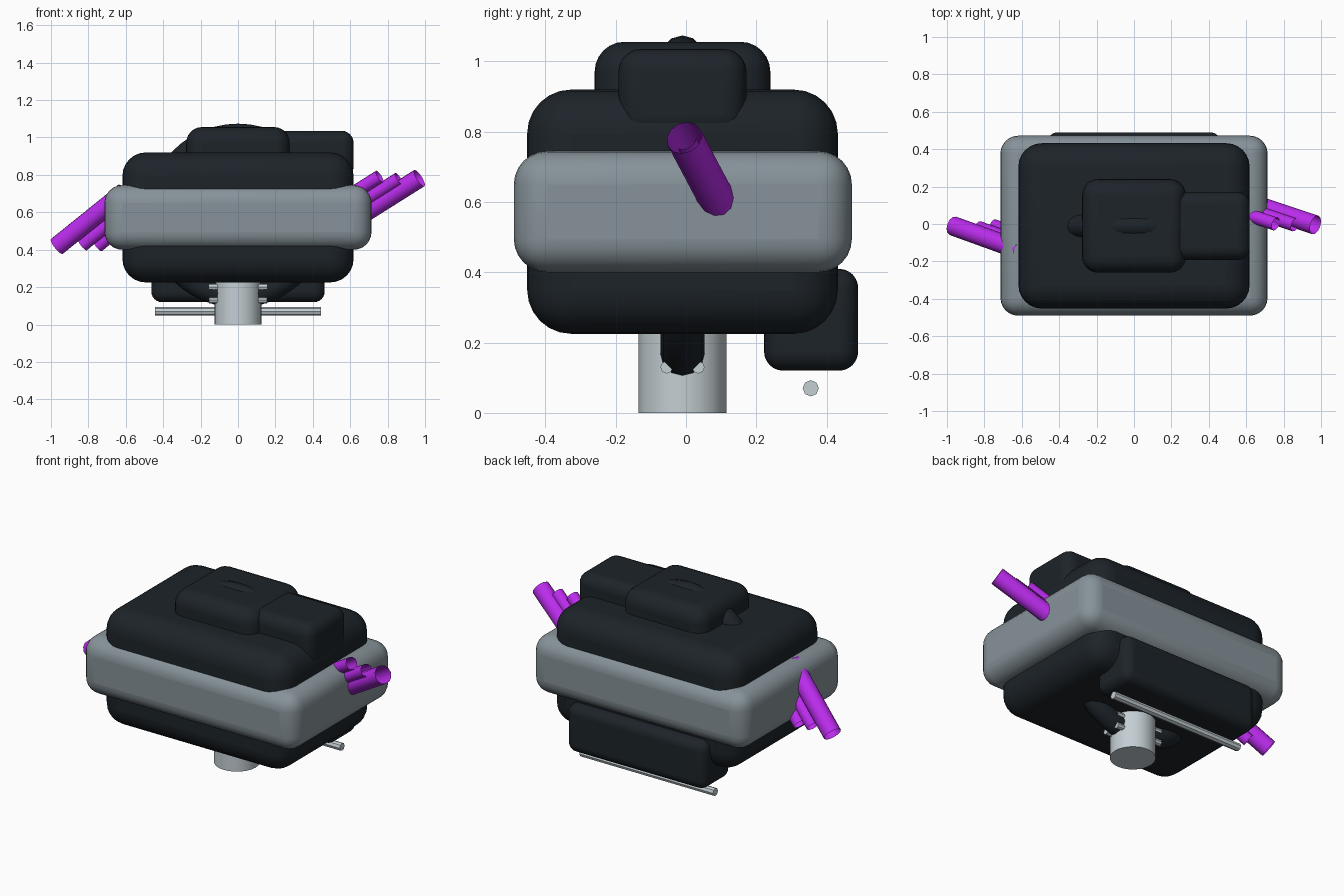
import bpy
from mathutils import Vector
from math import pi

if "Cube" in bpy.data.objects:
    bpy.data.objects.remove(bpy.data.objects["Cube"])


def material(name, color):
    m = bpy.data.materials.new(name)
    m.diffuse_color = (*color, 1)
    m.use_nodes = True
    m.node_tree.nodes["Principled BSDF"].inputs["Base Color"].default_value = m.diffuse_color
    return m


DARK = material("dark_shell", (0.012, 0.017, 0.022))
BAND = material("band_grey", (0.24, 0.29, 0.32))
METAL = material("pale_metal", (0.55, 0.62, 0.65))
PURPLE = material("purple_tube", (0.5, 0.025, 0.85))


def finish(name, mat):
    o = bpy.context.object
    o.name = name
    o.data.materials.append(mat)
    bpy.ops.object.shade_smooth_by_angle(angle=0.6)
    return o


def rounded_box(name, lo, hi, radius, mat):
    lo, hi = Vector(lo), Vector(hi)
    bpy.ops.mesh.primitive_cube_add(size=1, location=(lo + hi) / 2)
    o = bpy.context.object
    o.scale = hi - lo
    bpy.ops.object.transform_apply(location=False, rotation=False, scale=True)
    b = o.modifiers.new("rounding", "BEVEL")
    b.width, b.segments = radius, 6
    return finish(name, mat)


def rod(name, a, b, r, mat, sides=12, fill="NGON"):
    a, b = Vector(a), Vector(b)
    bpy.ops.mesh.primitive_cylinder_add(vertices=sides, radius=r, depth=(b - a).length,
                                        end_fill_type=fill, location=(a + b) / 2)
    bpy.context.object.rotation_euler = (b - a).to_track_quat("Z", "Y").to_euler()
    return finish(name, mat)


# Rounded housing and its surrounding band
rounded_box("body", (-0.618, -0.452, 0.225), (0.618, 0.432, 0.92), 0.125, DARK)
rounded_box("band", (-0.714, -0.49, 0.40), (0.714, 0.472, 0.745), 0.095, BAND)
rounded_box("top_box", (-0.277, -0.26, 0.70), (0.277, 0.24, 1.056), 0.085, DARK)
rounded_box("side_box", (0.18, -0.192, 0.78), (0.618, 0.172, 1.036), 0.065, DARK)
rounded_box("rear_box", (-0.463, 0.222, 0.12), (0.463, 0.49, 0.41), 0.055, DARK)

# Upright ring running through the housing
bpy.ops.mesh.primitive_torus_add(major_radius=0.43, minor_radius=0.062, major_segments=48,
                                 minor_segments=12, location=(0, -0.01, 0.582),
                                 rotation=(pi / 2, 0, 0))
finish("ring", DARK)

# Neck, its side pegs and the rear bar
rod("neck", (0, -0.01, 0), (0, -0.01, 0.4), 0.125, METAL, 32)
for i, z in enumerate((0.13, 0.2)):
    for j, y in enumerate((-0.055, 0.035)):
        rod(f"neck_peg_{i}_{j}", (-0.155, y, z), (0.155, y, z), 0.018, METAL, 8)
rod("rear_bar", (-0.445, 0.355, 0.07), (0.445, 0.355, 0.07), 0.023, METAL, 8)

# Slanted open tubes: outer end and radius, all parallel on each side
right_dir = Vector((-0.27, 0.09, -0.17))
left_dir = Vector((0.36, -0.13, 0.29))
right_ends = [((0.97, -0.005, 0.783), 0.052, 1.2), ((0.86, -0.005, 0.78), 0.036, 0.9),
              ((0.757, 0.0, 0.792), 0.036, 0.5)]
left_ends = [((-0.968, -0.01, 0.418), 0.052, 1.0), ((-0.83, -0.02, 0.425), 0.036, 0.7),
             ((-0.75, -0.01, 0.42), 0.036, 0.6)]
for side, ends, d in (("right", right_ends, right_dir), ("left", left_ends, left_dir)):
    for i, (p, r, k) in enumerate(ends):
        rod(f"{side}_tube_{i}", p, Vector(p) + d * k, r, PURPLE, 12, "NOTHING")
